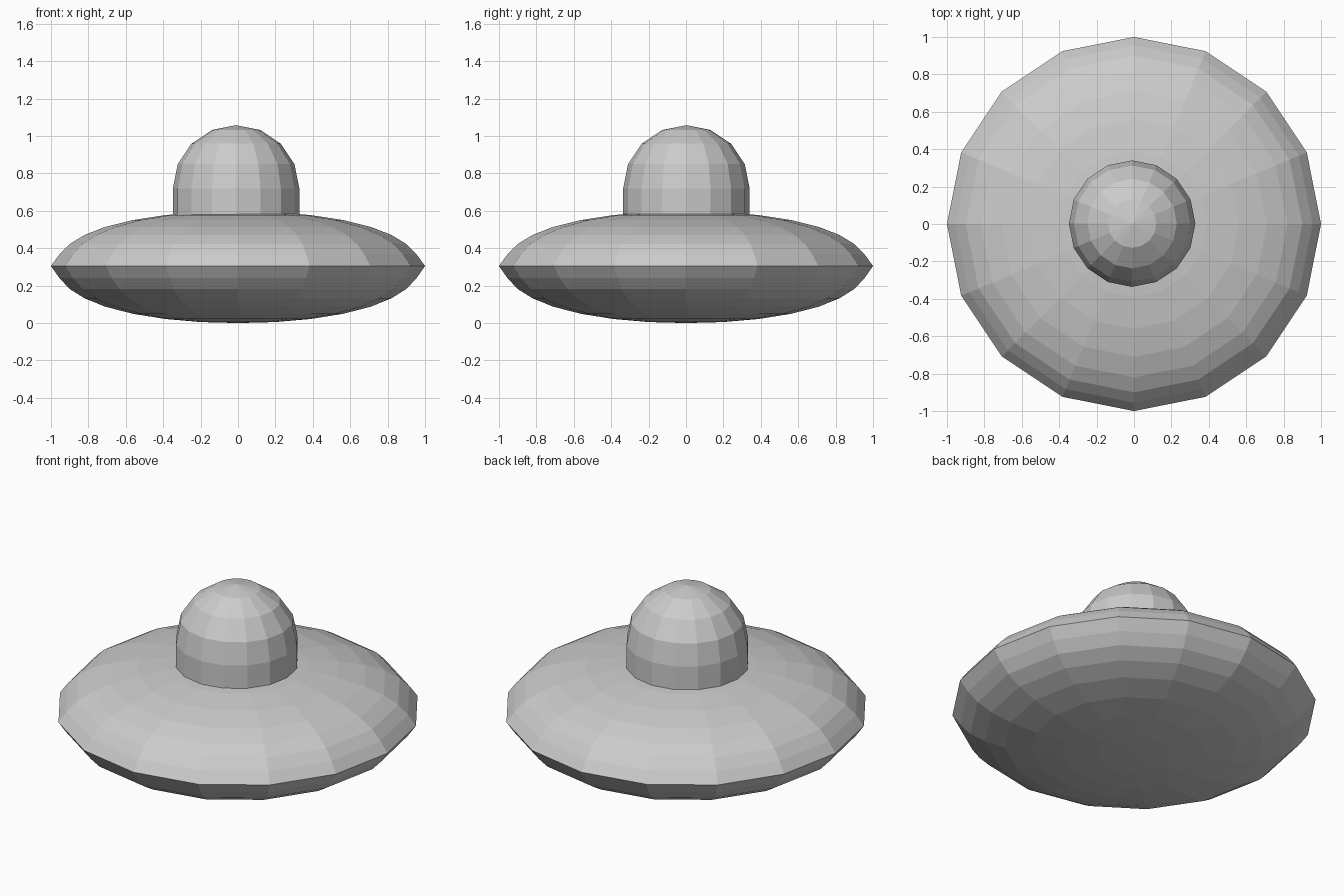
import bpy, bmesh, math

if "Cube" in bpy.data.objects:
    bpy.data.objects.remove(bpy.data.objects["Cube"])


def lathe(name, profile, sides=16, centre=(0, 0)):
    """Spin an (r, z) profile into a flat-shaded solid; r = 0 makes a pole."""
    bm = bmesh.new()
    rings = []
    for r, z in profile:
        n = 1 if r == 0 else sides
        rings.append([bm.verts.new((centre[0] + r * math.cos(math.tau * i / sides),
                                    centre[1] + r * math.sin(math.tau * i / sides), z))
                      for i in range(n)])
    for a, b in zip(rings, rings[1:]):
        for i in range(sides):
            j = (i + 1) % sides
            quad = [a[i % len(a)], a[j % len(a)], b[j % len(b)], b[i % len(b)]]
            bm.faces.new(list(dict.fromkeys(quad)))
    bmesh.ops.recalc_face_normals(bm, faces=bm.faces)
    mesh = bpy.data.meshes.new(name)
    bm.to_mesh(mesh)
    bm.free()
    obj = bpy.data.objects.new(name, mesh)
    bpy.context.collection.objects.link(obj)
    return obj


# Saucer hull: mirrored lens profile with a sharp rim
upper = [(1.0, 0), (0.955, 0.062), (0.90, 0.118), (0.82, 0.166), (0.71, 0.209),
         (0.56, 0.246), (0.39, 0.272), (0.20, 0.288), (0, 0.293)]
rim_z = 0.305
lower = [(r, rim_z - z * rim_z / 0.293) for r, z in reversed(upper)]
lathe("saucer_hull", lower + [(r, rim_z + z) for r, z in upper[1:]])

# Cockpit dome: short straight wall under a hemisphere
R, base_z = 0.338, 0.72
dome = [(0, 0.54), (R, 0.54)]
dome += [(R * math.cos(math.radians(a)), base_z + R * math.sin(math.radians(a)))
         for a in (0, 22.5, 45, 67.5)]
dome.append((0, base_z + R))
lathe("cockpit_dome", dome, centre=(-0.01, 0.002))
